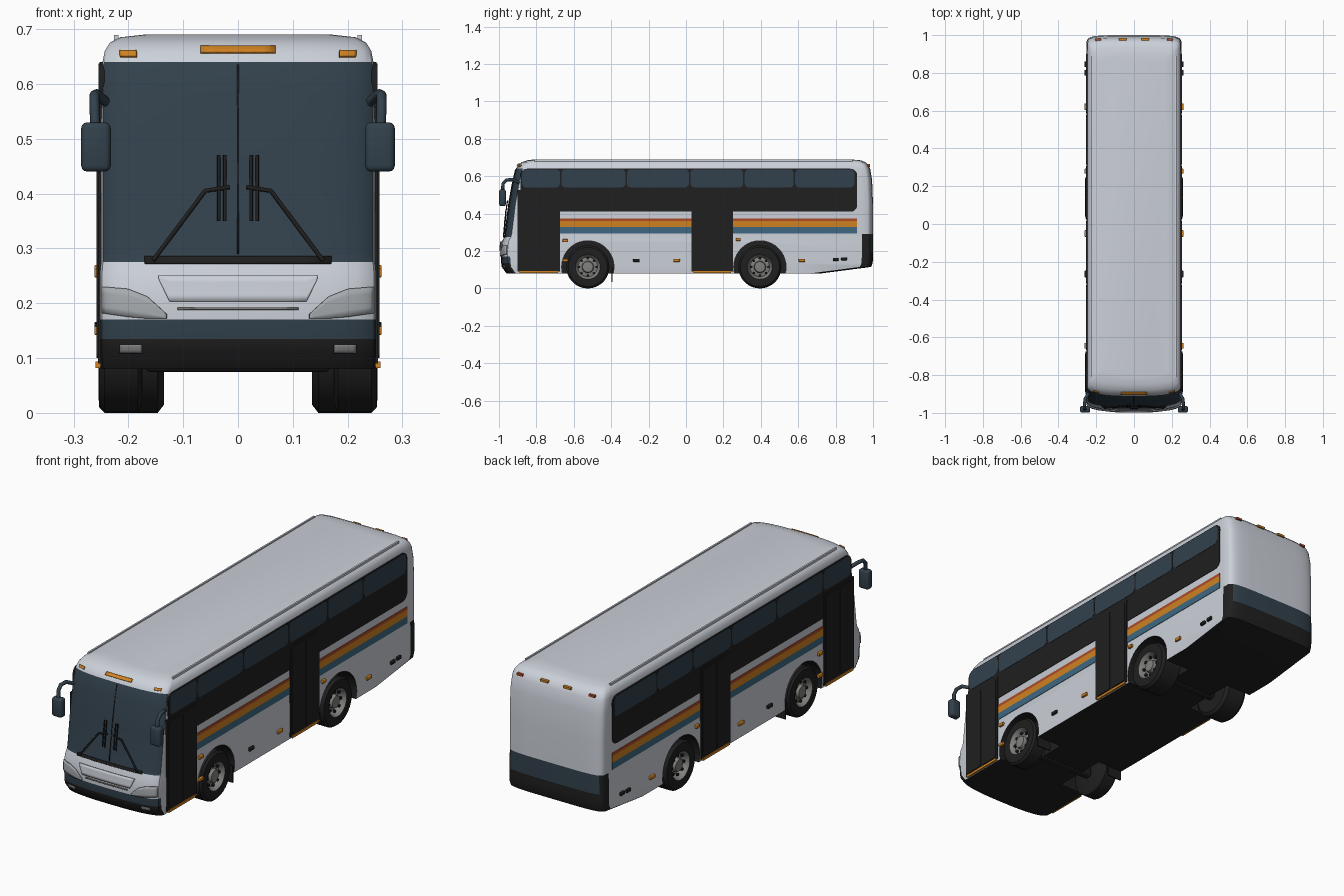
import bpy, bmesh, math
from mathutils import Matrix, Vector

if "Cube" in bpy.data.objects:
    bpy.data.objects.remove(bpy.data.objects["Cube"])

COLOURS = {"body_white": (.60, .63, .69), "glass_navy": (.032, .053, .073), "trim_black": (.014, .014, .014),
           "stripe_orange": (.62, .22, .015), "stripe_red": (.42, .07, .02), "stripe_blue": (.05, .14, .22),
           "rim_grey": (.22, .22, .21), "lamp_grey": (.38, .40, .42)}
MATS = []
for n, c in COLOURS.items():
    m = bpy.data.materials.new(n)
    m.diffuse_color = (*c, 1)
    m.use_nodes = True
    m.node_tree.nodes["Principled BSDF"].inputs["Base Color"].default_value = m.diffuse_color
    MATS.append(m)
WHITE, NAVY, BLACK, ORANGE, RED, BLUE, GREY, LAMP = range(8)


def finish(name, bm, mat=None, smooth=True):
    bmesh.ops.recalc_face_normals(bm, faces=bm.faces[:])
    me = bpy.data.meshes.new(name)
    bm.to_mesh(me)
    bm.free()
    for m in (MATS if mat is None else [MATS[mat]]):
        me.materials.append(m)
    ob = bpy.data.objects.new(name, me)
    bpy.context.collection.objects.link(ob)
    if smooth:
        shade(me)
    return ob


def shade(me):
    for p in me.polygons:
        p.use_smooth = True
    me.set_sharp_from_angle(angle=math.radians(32))


def box(name, centre, size, mat, bevel=0, sides=(1, -1)):
    bm = bmesh.new()
    for s in sides:
        loc = Vector((centre[0] * s, centre[1], centre[2]))
        bmesh.ops.create_cube(bm, size=1, matrix=Matrix.Translation(loc) @ Matrix.Diagonal((*size, 1)))
    if bevel:
        bmesh.ops.bevel(bm, geom=bm.edges[:], offset=bevel, segments=3, profile=.5, affect='EDGES')
    return finish(name, bm, mat)


def side_plate(name, y0, y1, z0, z1, x, mat, r=0):
    """Thin rounded rectangle on both flanks."""
    pts = []
    for cy, cz, a in ((y1 - r, z1 - r, 0), (y0 + r, z1 - r, 90), (y0 + r, z0 + r, 180), (y1 - r, z0 + r, 270)):
        for k in range(6 if r else 1):
            t = math.radians(a + k * 18)
            pts.append((cy + r * math.cos(t), cz + r * math.sin(t)))
    bm = bmesh.new()
    for s in (1, -1):
        outer = [bm.verts.new((s * x, y, z)) for y, z in pts]
        inner = [bm.verts.new((s * (x - .009), y, z)) for y, z in pts]
        bm.faces.new(outer)
        bm.faces.new(inner[::-1])
        for i in range(len(pts)):
            j = (i + 1) % len(pts)
            bm.faces.new((outer[i], inner[i], inner[j], outer[j]))
    return finish(name, bm, mat, False)


def tube(name, pts, r, mat):
    cu = bpy.data.curves.new(name, 'CURVE')
    cu.dimensions = '3D'
    cu.bevel_depth, cu.bevel_resolution, cu.use_fill_caps = r, 2, True
    for s in (1, -1):
        sp = cu.splines.new('POLY')
        sp.points.add(len(pts) - 1)
        for p, q in zip(sp.points, pts):
            p.co = (q[0] * s, q[1], q[2], 1)
    cu.materials.append(MATS[mat])
    bpy.context.collection.objects.link(bpy.data.objects.new(name, cu))


# Body: horizontal slices (height, half width, front y, rear y)
RINGS = [(.08, .25, -.96, .72), (.115, .252, -.985, .99), (.135, .252, -.988, .998), (.17, .252, -.99, 1),
         (.20, .252, -.99, 1), (.25, .252, -.985, 1), (.275, .25, -.972, 1), (.29, .25, -.968, 1),
         (.45, .25, -.948, 1), (.58, .25, -.925, .995), (.64, .247, -.91, .985), (.66, .243, -.897, .975),
         (.675, .234, -.878, .96), (.685, .215, -.85, .935), (.69, .17, -.81, .88)]
N, FRONT_P, FRONT_D, REAR_P, REAR_D = 8, 2.6, .05, 5, .06


def slice_points(z, w, yf, yr):
    half = []
    for k in range(N + 1):
        s, c = math.sin(k * math.pi / 2 / N), max(0, math.cos(k * math.pi / 2 / N))
        half.append((w * s ** (2 / FRONT_P), yf + FRONT_D * (1 - c ** (2 / FRONT_P))))
    for k in range(N, -1, -1):
        s, c = math.sin(k * math.pi / 2 / N), max(0, math.cos(k * math.pi / 2 / N))
        half.append((w * s ** (2 / REAR_P), yr - REAR_D * (1 - c ** (2 / REAR_P))))
    return [(x, y, z) for x, y in half + [(-x, y) for x, y in half[-2:0:-1]]]


def body_colour(k, z):
    if k < N:                                   # front
        if z < .17:
            return BLACK if z < .135 else NAVY
        return NAVY if .275 < z < .64 and k < N - 1 else WHITE
    if k > N and z < .29:                       # rear skirt
        return NAVY if z > .2 and k > N + 3 else BLACK
    return WHITE


bm = bmesh.new()
rings = [[bm.verts.new(p) for p in slice_points(*r)] for r in RINGS]
count = len(rings[0])
for j in range(len(rings) - 1):
    for i in range(count):
        n = (i + 1) % count
        f = bm.faces.new((rings[j][i], rings[j][n], rings[j + 1][n], rings[j + 1][i]))
        f.material_index = body_colour(min(i, count - 1 - i), (RINGS[j][0] + RINGS[j + 1][0]) / 2)
bm.faces.new(rings[-1])
bm.faces.new(rings[0][::-1]).material_index = BLACK
body = finish("body", bm, smooth=False)

# Wheel arches cut from the body
AXLES = (-.525, .395)
bm = bmesh.new()
for y in AXLES:
    for s in (1, -1):
        bmesh.ops.create_cone(bm, cap_ends=True, segments=40, radius1=.14, radius2=.14, depth=.2,
                              matrix=Matrix.Translation((s * .215, y, .115)) @ Matrix.Rotation(math.pi / 2, 4, 'Y'))
for f in bm.faces:
    f.material_index = BLACK
cutter = finish("arch_cutter", bm, smooth=False)
cutter.hide_render = True
mod = body.modifiers.new("arches", 'BOOLEAN')
mod.operation, mod.solver, mod.object = 'DIFFERENCE', 'EXACT', cutter
bpy.context.view_layer.objects.active = body
bpy.ops.object.modifier_apply(modifier=mod.name)
bpy.data.objects.remove(cutter)
shade(body.data)

# Wheels: lathed profile (offset from outer face, radius)
PROFILE = [(-1, 0), (-1, .1), (-.9, .115), (-.12, .115), (0, .105), (.02, .085), (0, .066), (-.08, .06),
           (-.3, .052), (-.25, .032), (-.08, .028), (-.05, 0)]


def wheel(name, y, x_out, width):
    bm = bmesh.new()
    seg = 36
    for s in (1, -1):
        loops = [[bm.verts.new((s * (x_out + o * width), y + r * math.cos(2 * math.pi * k / seg),
                                .115 + r * math.sin(2 * math.pi * k / seg))) for k in range(seg)] for o, r in PROFILE]
        for j in range(len(loops) - 1):
            for k in range(seg):
                n = (k + 1) % seg
                f = bm.faces.new((loops[j][k], loops[j][n], loops[j + 1][n], loops[j + 1][k]))
                f.material_index = GREY if j >= 6 else BLACK
    bmesh.ops.remove_doubles(bm, verts=bm.verts[:], dist=1e-5)
    bmesh.ops.dissolve_degenerate(bm, edges=bm.edges[:], dist=1e-5)
    for s in (1, -1):                           # rim holes
        for k in range(8):
            a = k * math.pi / 4
            made = bmesh.ops.create_cone(bm, cap_ends=True, segments=8, radius1=.007, radius2=.007, depth=.008,
                matrix=Matrix.Translation((s * (x_out - .018), y + .046 * math.cos(a), .115 + .046 * math.sin(a)))
                @ Matrix.Rotation(math.pi / 2, 4, 'Y'))
            for f in {f for v in made["verts"] for f in v.link_faces}:
                f.material_index = BLACK
    finish(name, bm)


wheel("front_wheels", AXLES[0], .253, .078)
wheel("rear_wheels", AXLES[1], .25, .115)
for y in AXLES:
    box("axle", (0, y, .1), (.34, .04, .05), BLACK, .01, (1,))
box("mud_flaps", (.212, -.395, .075), (.075, .006, .08), BLACK)

# Side windows: black band with tinted upper panes
side_plate("window_band", -.885, .915, .41, .64, .2525, BLACK, .035)
EDGES = (-.88, -.67, -.32, .02, .31, .58, .905)
for a, b in zip(EDGES, EDGES[1:]):
    side_plate("upper_pane", a + .004, b - .004, .54, .637, .254, NAVY, .022)

# Doors with two leaves and sills
for y0, y1 in ((-.9, -.675), (.03, .25)):
    mid = (y0 + y1) / 2
    side_plate("door", y0, y1, .09, .525, .2555, BLACK)
    for a, b in ((y0 + .01, mid - .006), (mid + .006, y1 - .01)):
        side_plate("door_leaf", a, b, .1, .515, .2585, BLACK, .01)
    side_plate("door_sill", y0 + .01, y1 - .01, .082, .094, .2595, ORANGE)

# Stripes between the doors
for y0, y1 in ((-.675, .03), (.25, .915)):
    for name, z0, z1, mat in (("red_stripe", .36, .374, RED), ("orange_stripe", .328, .36, ORANGE),
                              ("blue_stripe", .295, .328, BLUE)):
        side_plate(name, y0, y1, z0, z1, .2525, mat)

# Side marker lamps and vents
for y, z, l, mat in ((-.645, .15, .03, ORANGE), (-.645, .255, .03, ORANGE), (-.05, .15, .035, ORANGE),
                     (.62, .15, .035, ORANGE), (.28, .262, .025, ORANGE), (-.265, .15, .035, BLACK),
                     (.8, .155, .03, BLACK), (.845, .158, .03, BLACK)):
    box("side_marker", (.255, y, z), (.014, l, .016), mat, .003)


# Front details that follow the curved nose
def front_y(x, z):
    for a, b in zip(RINGS, RINGS[1:]):
        if a[0] <= z <= b[0]:
            t = (z - a[0]) / (b[0] - a[0])
            w, yf = a[1] + t * (b[1] - a[1]), a[2] + t * (b[2] - a[2])
            u = min(abs(x) / w, 1)
            return yf + FRONT_D * (1 - (1 - u ** FRONT_P) ** (1 / FRONT_P))


def front_strip(name, outline, mat, lift=.004, sides=(1,)):
    """outline: (x, low z, high z) stations."""
    bm = bmesh.new()
    for s in sides:
        cols = []
        for (xa, la, ha), (xb, lb, hb) in zip(outline, outline[1:]):
            for k in range(7):
                t = k / 6
                x, lo, hi = xa + t * (xb - xa), la + t * (lb - la), ha + t * (hb - ha)
                zs = [lo + (hi - lo) * q / 4 for q in range(5)]
                cols.append([bm.verts.new((s * x, front_y(x, z) - lift, z)) for z in zs])
        for c, d in zip(cols, cols[1:]):
            for q in range(4):
                bm.faces.new((c[q], d[q], d[q + 1], c[q + 1]))
    bmesh.ops.remove_doubles(bm, verts=bm.verts[:], dist=1e-5)
    ob = finish(name, bm, mat)
    mod = ob.modifiers.new("thickness", 'SOLIDIFY')
    mod.thickness, mod.offset = .006, 0


both = (1, -1)
front_strip("headlights", [(.13, .172, .18), (.165, .172, .212), (.2, .175, .226), (.247, .182, .23)], LAMP, .004, both)
front_strip("nose_panel", [(-.145, .245, .25), (-.125, .203, .25), (.125, .203, .25), (.145, .245, .25)], WHITE, .006)
front_strip("grille_line", [(-.11, .188, .192), (.11, .188, .192)], GREY, .002)
front_strip("fog_lamps", [(.175, .11, .125), (.215, .11, .125)], GREY, .0, both)
front_strip("wiper_cowl", [(-.17, .272, .285), (.17, .272, .285)], BLACK, .002)
front_strip("windscreen_divider", [(-.0015, .29, .635), (.0015, .29, .635)], BLACK, .0)
front_strip("roof_sign", [(-.068, .657, .668), (.068, .657, .668)], ORANGE)
front_strip("roof_markers", [(.185, .65, .66), (.215, .65, .66)], ORANGE, .004, both)


def on_glass(x, z):
    return (x, front_y(x, z) - .01, z)


# Wipers
tube("wiper_arms", [on_glass(*p) for p in ((.155, .278), (.105, .345), (.06, .405), (.015, .412))], .004, BLACK)
for x in (.024, .035):
    tube("wiper_blade", [on_glass(x, z) for z in (.35, .41, .47)], .003, BLACK)

# Mirrors on curved arms
tube("mirror_arms", [(.238, -.89, .565), (.258, -.925, .582), (.262, -.96, .58), (.262, -.978, .56),
                     (.26, -.982, .51)], .009, NAVY)
box("mirrors", (.259, -.981, .485), (.054, .036, .09), NAVY, .011)

# Roof gutters and rear top markers
box("roof_gutters", (.222, .04, .684), (.008, 1.7, .01), WHITE)
box("rear_markers", (.06, .978, .66), (.04, .014, .01), ORANGE)
box("rear_corner_markers", (.19, .976, .655), (.03, .014, .01), RED)
